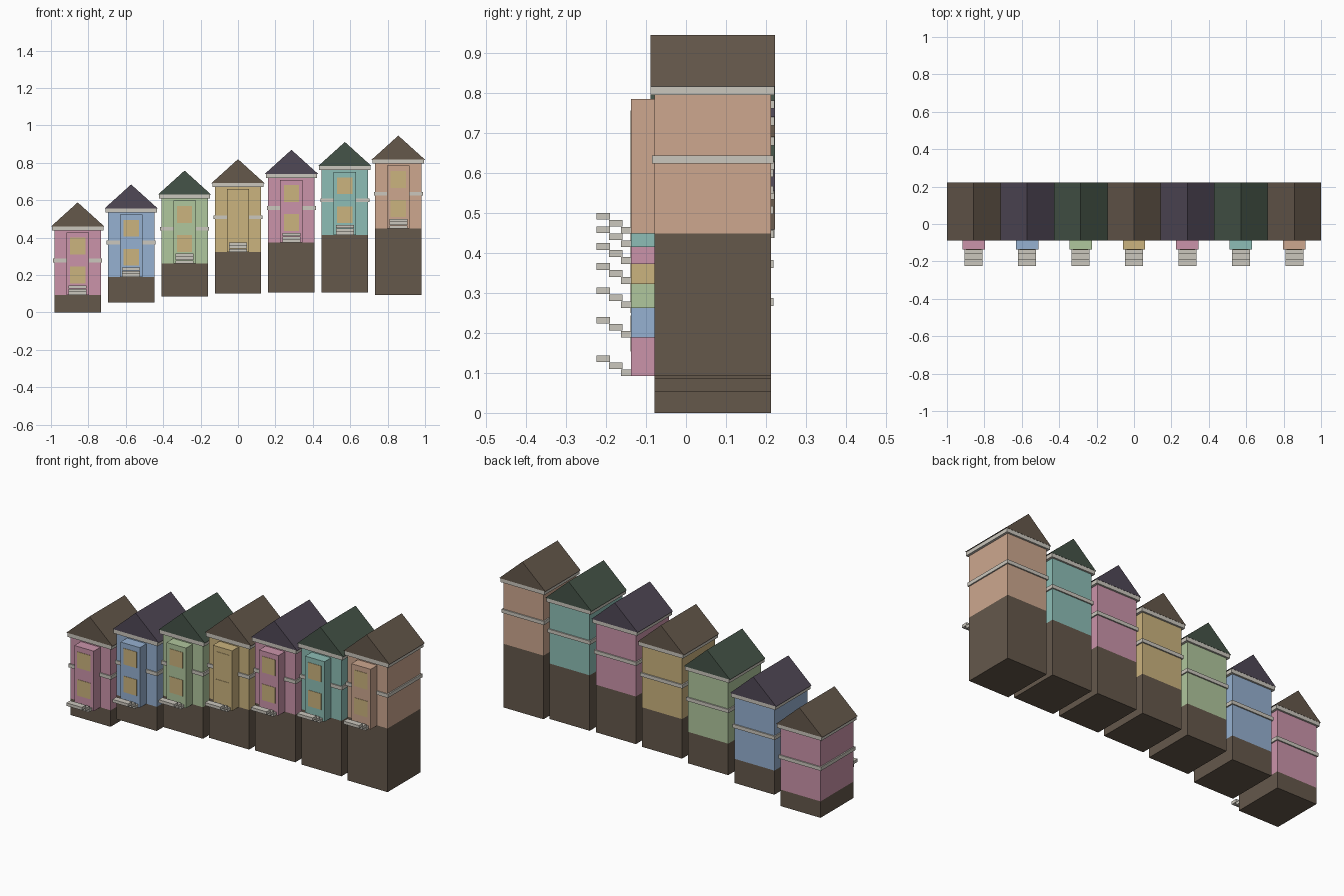
import bpy
import bmesh

if "Cube" in bpy.data.objects:
    bpy.data.objects.remove(bpy.data.objects["Cube"])


def srgb(r, g, b):
    def lin(c):
        c /= 255
        return c / 12.92 if c <= 0.04045 else ((c + 0.055) / 1.055) ** 2.4
    return (lin(r), lin(g), lin(b), 1.0)


def material(name, rgb):
    m = bpy.data.materials.new(name)
    m.diffuse_color = srgb(*rgb)
    m.use_nodes = True
    m.node_tree.nodes["Principled BSDF"].inputs["Base Color"].default_value = m.diffuse_color
    return m


MATS = {n: material(n, c) for n, c in {
    "pink": (203, 148, 170),
    "blue": (150, 177, 209),
    "sage": (176, 199, 157),
    "yellow": (203, 179, 126),
    "teal": (141, 190, 182),
    "peach": (205, 167, 143),
    "brown": (101, 88, 75),
    "plum": (80, 72, 86),
    "dark green": (69, 84, 72),
    "stone": (203, 199, 189),
}.items()}


def finish(bm, name, mat):
    bmesh.ops.recalc_face_normals(bm, faces=bm.faces)
    me = bpy.data.meshes.new(name)
    bm.to_mesh(me)
    bm.free()
    me.materials.append(MATS[mat])
    ob = bpy.data.objects.new(name, me)
    bpy.context.collection.objects.link(ob)
    return ob


def box(name, cx, half, y0, y1, z0, z1, mat):
    bm = bmesh.new()
    bmesh.ops.create_cube(bm, size=1)
    for v in bm.verts:
        v.co = (cx + v.co.x * 2 * half,
                (y0 + y1) / 2 + v.co.y * (y1 - y0),
                (z0 + z1) / 2 + v.co.z * (z1 - z0))
    return finish(bm, name, mat)


def gable_roof(name, cx, half, y0, y1, z0, z1, mat):
    # triangular profile pushed from front to back
    bm = bmesh.new()
    tri = [bm.verts.new(p) for p in
           ((cx - half, y0, z0), (cx + half, y0, z0), (cx, y0, z1))]
    face = bm.faces.new(tri)
    ext = bmesh.ops.extrude_face_region(bm, geom=[face], use_keep_orig=True)
    for g in ext["geom"]:
        if isinstance(g, bmesh.types.BMVert):
            g.co.y = y1
    return finish(bm, name, mat)


# foundation bottom, foundation top, wall colour, roof colour
HOUSES = [
    (0.000, 0.092, "pink", "brown"),
    (0.053, 0.188, "blue", "plum"),
    (0.086, 0.262, "sage", "dark green"),
    (0.102, 0.323, "yellow", "brown"),
    (0.107, 0.373, "pink", "plum"),
    (0.105, 0.415, "teal", "dark green"),
    (0.093, 0.449, "peach", "brown"),
]

FRONT, BACK, BAY = -0.079, 0.212, -0.137

for i, (bottom, base, wall, roof) in enumerate(HOUSES):
    x = (i - 3) * 0.2857
    n = f"_{i + 1}"
    box("foundation" + n, x, 0.124, FRONT, BACK, bottom, base, "brown")
    box("walls" + n, x, 0.124, FRONT, BACK, base, base + 0.36, wall)
    # projecting bay with two window plates
    box("bay" + n, x, 0.06, BAY, FRONT + 0.01, base, base + 0.336, wall)
    for label, z in (("lower", 0.062), ("upper", 0.217)):
        box(label + "_window" + n, x, 0.041, BAY - 0.002, BAY + 0.004,
            base + z, base + z + 0.09, "yellow")
    # trim around the walls
    box("floor_band" + n, x, 0.131, FRONT - 0.006, BACK + 0.007,
        base + 0.175, base + 0.195, "stone")
    box("cornice" + n, x, 0.137, FRONT - 0.01, BACK + 0.01,
        base + 0.346, base + 0.368, "stone")
    gable_roof("roof" + n, x, 0.1429, -0.089, 0.223,
               base + 0.367, base + 0.496, roof)
    # three floating step slabs
    for s in range(3):
        y = -0.128 - s * 0.031
        z = base + s * 0.0175
        box(f"step_{s + 1}" + n, x, 0.048, y - 0.034, y, z, z + 0.0165, "stone")
